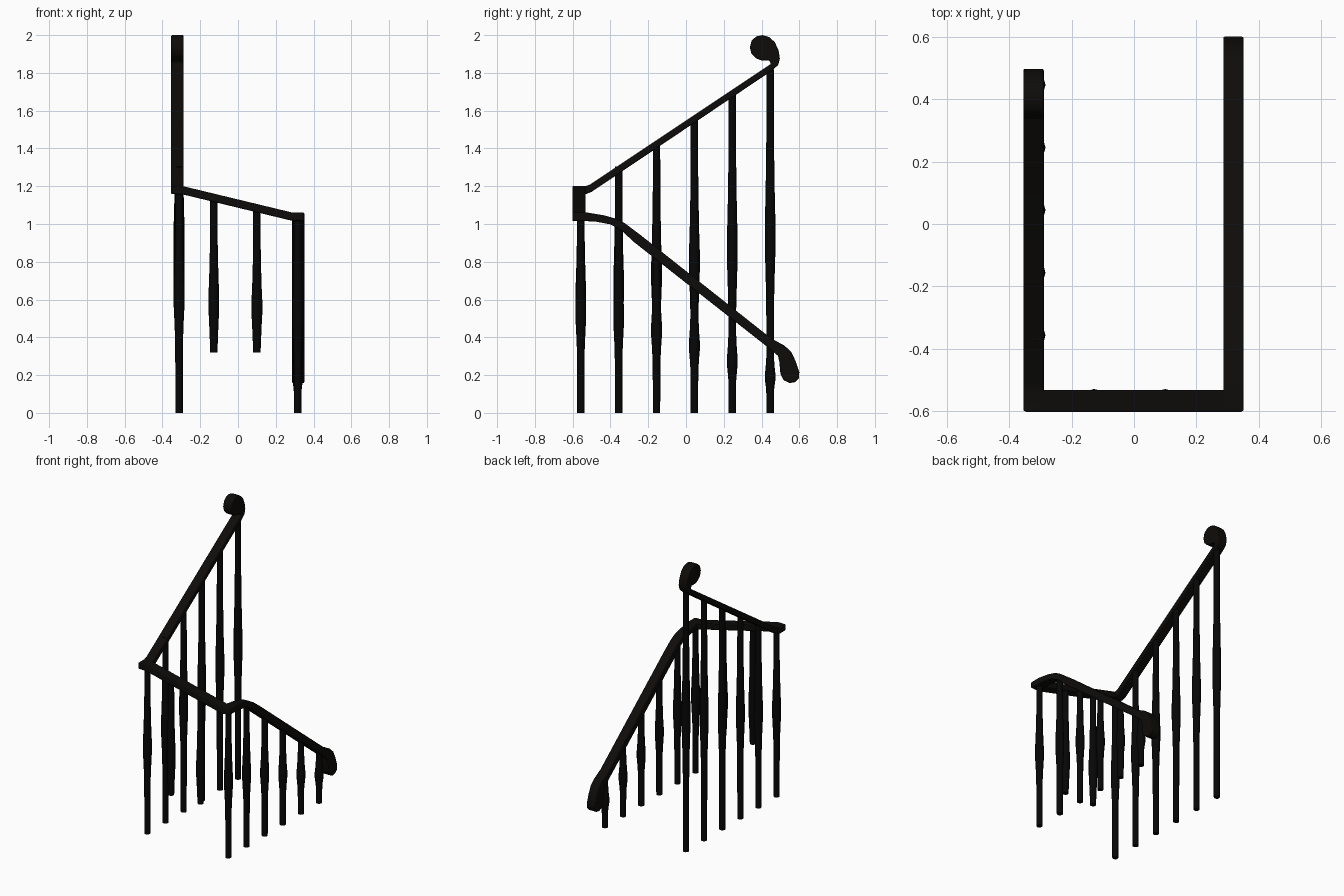
import bpy, bmesh, math
from mathutils import Vector

if "Cube" in bpy.data.objects:
    bpy.data.objects.remove(bpy.data.objects["Cube"])


def material(name, rgb):
    m = bpy.data.materials.new(name)
    m.diffuse_color = (*rgb, 1)
    m.use_nodes = True
    m.node_tree.nodes["Principled BSDF"].inputs["Base Color"].default_value = m.diffuse_color
    return m


RAIL = material("black_rail", (0.004, 0.0036, 0.003))
IRON = material("black_baluster", (0.002, 0.002, 0.002))


def finish(name, bm, mat):
    bmesh.ops.recalc_face_normals(bm, faces=bm.faces)
    me = bpy.data.meshes.new(name)
    bm.to_mesh(me)
    bm.free()
    me.materials.append(mat)
    ob = bpy.data.objects.new(name, me)
    bpy.context.collection.objects.link(ob)
    bpy.context.view_layer.objects.active = ob
    ob.select_set(True)
    bpy.ops.object.shade_smooth_by_angle(angle=math.radians(40))
    ob.select_set(False)
    return ob


def extrude_outline(name, points, direction, bevel=0.005):
    """Flat outline pushed along one direction, with softened rims."""
    bm = bmesh.new()
    face = bm.faces.new([bm.verts.new(p) for p in points])
    geo = bmesh.ops.extrude_face_region(bm, geom=[face])["geom"]
    moved = [v for v in geo if isinstance(v, bmesh.types.BMVert)]
    bmesh.ops.translate(bm, verts=moved, vec=Vector(direction))
    ob = finish(name, bm, RAIL)
    mod = ob.modifiers.new("soft_rims", "BEVEL")
    mod.width = bevel
    mod.segments = 2
    mod.angle_limit = math.radians(60)
    return ob


# Upper side rail, ending in a curl that turns up and back
upper = [(-0.60, 1.20), (-0.535, 1.20), (-0.51, 1.208), (0.43, 1.835), (0.45, 1.848),
         (0.44, 1.865), (0.40, 1.866), (0.37, 1.877), (0.347, 1.90), (0.338, 1.935),
         (0.348, 1.972), (0.372, 1.993), (0.405, 2.0), (0.44, 1.99), (0.47, 1.963),
         (0.49, 1.92), (0.497, 1.875), (0.488, 1.842), (0.455, 1.812), (-0.50, 1.17),
         (-0.53, 1.158), (-0.60, 1.158)]
extrude_outline("upper_rail", [(-0.354, y, z) for y, z in upper], (0.065, 0, 0))

# Lower side rail, levelling out at the corner and drooping at its end
lower = [(-0.60, 1.06), (-0.52, 1.06), (-0.43, 1.045), (-0.37, 1.028), (-0.325, 1.005),
         (-0.245, 0.945), (0.45, 0.395), (0.52, 0.357), (0.556, 0.325), (0.58, 0.275),
         (0.60, 0.215), (0.597, 0.183), (0.578, 0.163), (0.55, 0.158), (0.518, 0.172),
         (0.50, 0.205), (0.494, 0.27), (0.487, 0.302), (0.44, 0.342), (-0.28, 0.908),
         (-0.34, 0.965), (-0.40, 0.998), (-0.48, 1.013), (-0.60, 1.018)]
extrude_outline("lower_rail", [(0.286, y, z) for y, z in lower], (0.065, 0, 0))

# Sloping front rail joining the two corners
front = [(-0.35, 1.20), (-0.29, 1.20), (0.29, 1.06), (0.347, 1.06),
         (0.347, 1.02), (0.29, 1.016), (-0.29, 1.156), (-0.35, 1.158)]
extrude_outline("front_rail", [(x, -0.602, z) for x, z in front], (0, 0.07, 0))


# Turned balusters: (share of height, radius), swelling around the middle
TURNING = [(0, .020), (.2, .020), (.33, .021), (.42, .025), (.48, .0285),
           (.55, .0285), (.62, .025), (.72, .022), (.82, .020), (1, .0195)]


def baluster(name, x, y, top, base=0.0, sides=12):
    prof = [(z * top, r) for z, r in TURNING]
    prof = [(base, .0195)] + [p for p in prof if p[0] > base + 0.01]
    bm = bmesh.new()
    rings = [[bm.verts.new((x + r * math.cos(2 * math.pi * i / sides),
                            y + r * math.sin(2 * math.pi * i / sides), z))
              for i in range(sides)] for z, r in prof]
    for a, b in zip(rings, rings[1:]):
        for i in range(sides):
            j = (i + 1) % sides
            bm.faces.new((a[i], a[j], b[j], b[i]))
    bm.faces.new(rings[0])
    bm.faces.new(rings[-1])
    finish(name, bm, IRON)


lower_tops = [1.04, 0.99, 0.85, 0.69, 0.53, 0.37]
for i, low in enumerate(lower_tops):
    y = -0.557 + 0.2005 * i
    baluster(f"upper_baluster_{i + 1}", -0.312, y, 1.175 + 0.1285 * i)
    baluster(f"lower_baluster_{i + 1}", 0.316, y, low)

# Short balusters under the front rail
for i, (x, top) in enumerate([(-0.128, 1.14), (0.1, 1.085)]):
    baluster(f"front_baluster_{i + 1}", x, -0.557, top, base=0.32)
